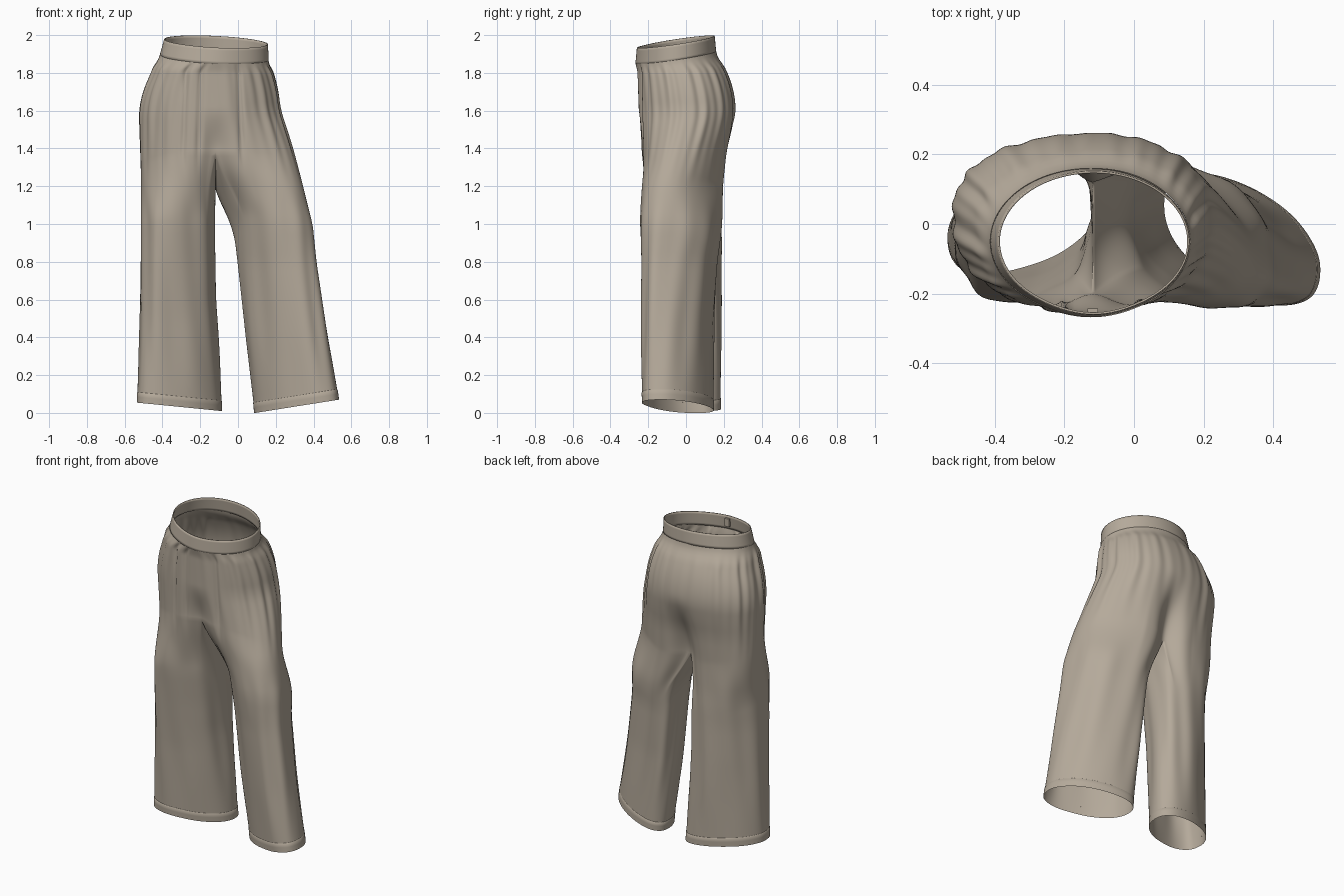
import bpy, bmesh, math
from math import sin, cos, pi, exp

if "Cube" in bpy.data.objects:
    bpy.data.objects.remove(bpy.data.objects["Cube"])

CX = -0.118                    # centre seam
M, I = 120, 44                 # columns on outer and inner arcs of one leg

# Profiles: (height, value) pairs; side +1 is the spread leg, -1 the straight one
OUTER = {1: [(0.05, .537), (.4, .475), (.8, .412), (1, .392), (1.2, .345), (1.4, .29), (1.5, .258),
             (1.6, .225), (1.7, .213), (1.8, .187), (1.9, .15)],
         -1: [(0.05, -.535), (.5, -.52), (1, -.51), (1.38, -.517), (1.6, -.522), (1.7, -.503),
              (1.8, -.46), (1.92, -.415)]}
INNER = {1: [(0, .088), (.4, .04), (.8, 0), (1, -.022), (1.2, -.06), (1.4, -.105)],
         -1: [(0, -.085), (.3, -.1), (.6, -.118), (1.4, -.122)]}
FRONT = {1: [(0, -.225), (.8, -.232), (1, -.242), (1.2, -.235), (1.4, -.236)],
         -1: [(0, -.135), (.5, -.17), (1, -.22), (1.4, -.238)]}
BACK = {1: [(0, .14), (.5, .145), (.8, .16), (1, .185), (1.4, .22)],
        -1: [(0, .18), (.8, .185), (1, .19), (1.4, .22)]}
SHEAR = {1: [(0, -.42), (.8, -.4), (1.2, -.3), (1.58, 0)],
         -1: [(0, .3), (.8, .25), (1.3, .12), (1.9, 0)]}
SEAT_FRONT = [(1, -.238), (1.38, -.24), (1.6, -.25), (1.85, -.258)]
SEAT_BACK = [(1, .19), (1.2, .205), (1.38, .225), (1.5, .25), (1.6, .265), (1.7, .254), (1.8, .222),
             (1.86, .188), (1.92, .162)]


def lin(tab, z):
    if z <= tab[0][0]:
        return tab[0][1]
    for (a, u), (b, v) in zip(tab, tab[1:]):
        if z <= b:
            return u + (v - u) * (z - a) / (b - a)
    return tab[-1][1]


def val(tab, z):
    return sum(lin(tab, z + d) for d in (-.04, -.02, 0, .02, .04)) / 5


def smooth(t):
    t = max(0, min(1, t))
    return t * t * (3 - 2 * t)


def sp(v, e):
    return math.copysign(abs(v) ** e, v)


def band_pt(a, t):
    """Point on the tilted waistband, t = 0 top edge, 1 bottom edge."""
    x = -.116 - .01 * t + (.275 + .013 * t) * cos(a)
    y = -.05 + (.202 + .008 * t) * sin(a) - .008 * max(0, -sin(a)) ** 12
    z = 1.965 - 0.05 * (x + .113) + 0.15 * (y + .05) - .085 * t
    return x, y, z


def crotch_z(a):
    return 1.29 - .09 * sin(a)


def seat_pt(a, z, s):
    """Point on one half of the seat; a runs from -90 (front) to 90 (back)."""
    f, b = val(SEAT_FRONT, z), val(SEAT_BACK, z)
    w = val(OUTER[s], z) - CX
    e = .93 if s > 0 else .87 + .07 * sin(a)
    x = CX + w * sp(cos(a), e)
    y = (f + b) / 2 + (b - f) / 2 * sp(sin(a), e)
    y += val(SHEAR[s], z) * max(0, abs(x - CX) - .4 * abs(w))
    # gathers below the band, front pleats, hollow at the centre seam
    env = smooth((1.9 - z) / .1) * smooth((z - 1.15) / .5) * abs(cos(a)) ** .5
    g = env * (.004 * sin(17 * a + s) + .003 * sin(29 * a + 2 * s + 5 * z))
    x += g * cos(a) * s
    y += g * sin(a)
    if a < 0:
        penv = smooth((1.9 - z) / .06) * smooth((z - 1.2) / .3)
        y += sum(.014 * penv * exp(-((x - p - .04 * (1.9 - z) * s) / .013) ** 2) for p in (-.27, -.19, .0))
    near = exp(-((x - CX) / .07) ** 2)
    if a < 0:
        return x, y + .04 * near * smooth((1.62 - z) / .24) * -sin(a)
    return x, y - .085 * near * smooth((1.62 - z) / .42) * sin(a)


def leg_pt(a, z, s, grow=0):
    """Point on the full ring of one leg; a = 0 faces outward."""
    xo, xi = val(OUTER[s], z), val(INNER[s], z)
    f, b, k = val(FRONT[s], z), val(BACK[s], z), val(SHEAR[s], z)
    rx = abs(xo - xi) / 2
    ry = math.sqrt(((b - f) / 2) ** 2 - (k * rx) ** 2)
    # long hanging folds, fading at the hem
    g = smooth((1.3 - z) / .3) * smooth((z + .1) / .6)
    g *= .004 * sin(5 * a + 2.2 * z + s) + .003 * sin(9 * a - 3 * z)
    g += grow
    dx = (rx + g) * sp(cos(a), .9) * s
    return (xo + xi) / 2 + dx, (f + b) / 2 + k * dx + (ry + g) * sp(sin(a), .9)


def hem_z(x, s):
    return max(0, (x - .09) * .157) if s > 0 else max(.008, .01 - (x + .09) * .1)


def grid(bm, rows, closed):
    vs = [[bm.verts.new(p) for p in r] for r in rows]
    n = len(rows[0])
    for r0, r1 in zip(vs, vs[1:]):
        for i in range(n if closed else n - 1):
            j = (i + 1) % n
            bm.faces.new((r0[i], r0[j], r1[j], r1[i]))


def finish(bm, name, thick=0):
    bmesh.ops.remove_doubles(bm, verts=bm.verts, dist=1e-5)
    bmesh.ops.recalc_face_normals(bm, faces=bm.faces)
    # make sure the outside faces outward (front-most face looks to -y)
    fr = min(bm.faces, key=lambda q: q.calc_center_median().y)
    if fr.normal.y > 0:
        bmesh.ops.reverse_faces(bm, faces=bm.faces)
    me = bpy.data.meshes.new(name)
    bm.to_mesh(me)
    bm.free()
    ob = bpy.data.objects.new(name, me)
    bpy.context.collection.objects.link(ob)
    me.materials.append(cloth)
    for p in me.polygons:
        p.use_smooth = True
    if thick:
        md = ob.modifiers.new("thickness", 'SOLIDIFY')
        md.thickness = thick
        bpy.context.view_layer.objects.active = ob
        ob.select_set(True)
        bpy.ops.object.shade_smooth_by_angle(angle=math.radians(40))
        ob.select_set(False)
    return ob


cloth = bpy.data.materials.new("taupe cloth")
cloth.diffuse_color = (.46, .40, .325, 1)
cloth.use_nodes = True
cloth.node_tree.nodes["Principled BSDF"].inputs["Base Color"].default_value = cloth.diffuse_color

# Seat and both legs as one sewn cloth surface
bm = bmesh.new()
angles = [-pi / 2 + pi * i / M for i in range(M + 1)]
for s in (1, -1):
    rows = []
    for r in range(41):
        row = []
        for a in angles:
            # the top edge is sewn to the bottom edge of the waistband
            bx, by, top = band_pt(a if s > 0 else pi - a, .97)
            bx += (CX + .126) * abs(sin(a)) ** 3
            z = top + (crotch_z(a) - top) * r / 40
            x, y = seat_pt(a, z, s)
            m = smooth(.5 + r / 10) * 2 - 1
            row.append((bx + (x - bx) * m, by + (y - by) * m, z))
        rows.append(row)
    grid(bm, rows, False)

    # crotch curve closes the ring from back seam to front seam
    ring0 = list(rows[-1])
    (_, yb, zb), (_, yf, zf) = ring0[-1], ring0[0]
    for i in range(1, I):
        u = i / I
        ring0.append((CX, yb + (yf - yb) * u, zb + (zf - zb) * u ** 2 - .04 * sin(pi * u) ** .7))
    ang = [1.5 * a for a in angles] + [.75 * pi + .5 * pi * i / I for i in range(1, I)]
    ends = [hem_z(leg_pt(a, .03, s)[0], s) for a in ang]
    legs = []
    for r in range(71):
        t, row = r / 70, []
        for i, ((x0, y0, z0), a, ze) in enumerate(zip(ring0, ang, ends)):
            z = z0 + (ze - z0) * t
            x1, y1 = leg_pt(a, z, s)
            if i <= M:
                x0, y0 = seat_pt(angles[i], z, s)
            q, h = (1 - cos(a)) / 2, (z0 - z) / .34
            b = smooth(h) * (1 - q) + sin(pi / 2 * min(1, h)) * q
            row.append((x0 + (x1 - x0) * b, y0 + (y1 - y0) * b, z))
        legs.append(row)
    grid(bm, legs, True)
finish(bm, "seat_and_legs")

# Turned hems
for s, name in ((1, "right_hem"), (-1, "left_hem")):
    bm = bmesh.new()
    rows = []
    for h, g in ((.055, .0), (.053, .002), (.03, .002), (0, .002)):
        row = []
        for i in range(128):
            a = 2 * pi * i / 128
            ze = hem_z(leg_pt(a, .03, s)[0], s)
            x, y = leg_pt(a, ze + h, s, g)
            row.append((x, y, ze + h))
        rows.append(row)
    grid(bm, rows, True)
    finish(bm, name)

# Waistband, following the tilted waist, slightly pointed at the front
bm = bmesh.new()
grid(bm, [[band_pt(2 * pi * i / 128, k / 6) for i in range(128)] for k in range(7)], True)
finish(bm, "waistband", .006)

# Closure tab at the front of the waistband
bpy.ops.mesh.primitive_cube_add(size=1, location=(CX, -.25, 1.893))
tab = bpy.context.object
tab.name = "closure_tab"
tab.scale = (.03, .014, .05)
tab.data.materials.append(cloth)
